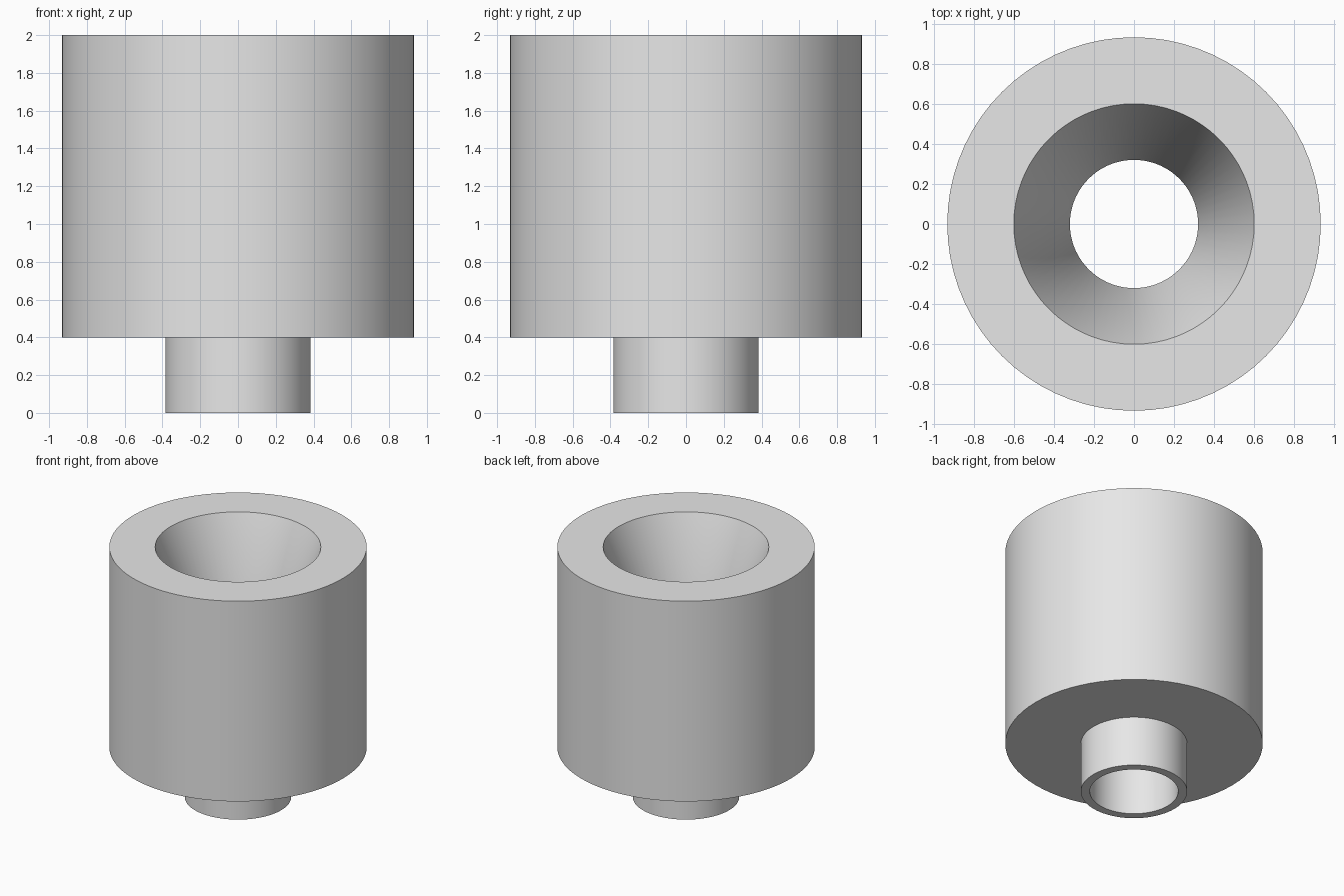
import bpy
import bmesh
from math import radians, tau

SEGMENTS = 72

cube = bpy.data.objects.get("Cube")
if cube:
    bpy.data.objects.remove(cube, do_unlink=True)

# One plain grey for the whole part
grey = bpy.data.materials.new("plain_grey")
grey.use_nodes = True
colour = (0.8, 0.8, 0.8, 1.0)
grey.diffuse_color = colour
grey.node_tree.nodes["Principled BSDF"].inputs["Base Color"].default_value = colour


def lathe(name, profile):
    """Spin a closed (radius, height) profile about z."""
    bm = bmesh.new()
    verts = [bm.verts.new((r, 0, z)) for r, z in profile]
    edges = [bm.edges.new((v, verts[i - 1])) for i, v in enumerate(verts)]
    bmesh.ops.spin(bm, geom=verts + edges, cent=(0, 0, 0), axis=(0, 0, 1),
                   angle=tau, steps=SEGMENTS, use_merge=True)
    bmesh.ops.remove_doubles(bm, verts=bm.verts, dist=0.0001)
    bmesh.ops.recalc_face_normals(bm, faces=bm.faces)
    mesh = bpy.data.meshes.new(name)
    bm.to_mesh(mesh)
    bm.free()
    mesh.materials.append(grey)
    obj = bpy.data.objects.new(name, mesh)
    bpy.context.collection.objects.link(obj)
    bpy.ops.object.select_all(action="DESELECT")
    obj.select_set(True)
    bpy.context.view_layer.objects.active = obj
    bpy.ops.object.shade_smooth_by_angle(angle=radians(30))
    return obj


# Wide body with a tapered mouth, narrowing to a bored neck below
lathe("funnel_body", [
    (0.32, 0.0), (0.385, 0.0),   # neck rim
    (0.385, 0.4), (0.932, 0.4),  # shoulder underside
    (0.932, 2.0), (0.6, 2.0),    # outer wall and top ring
    (0.32, 1.2),                 # end of taper, start of bore
])
